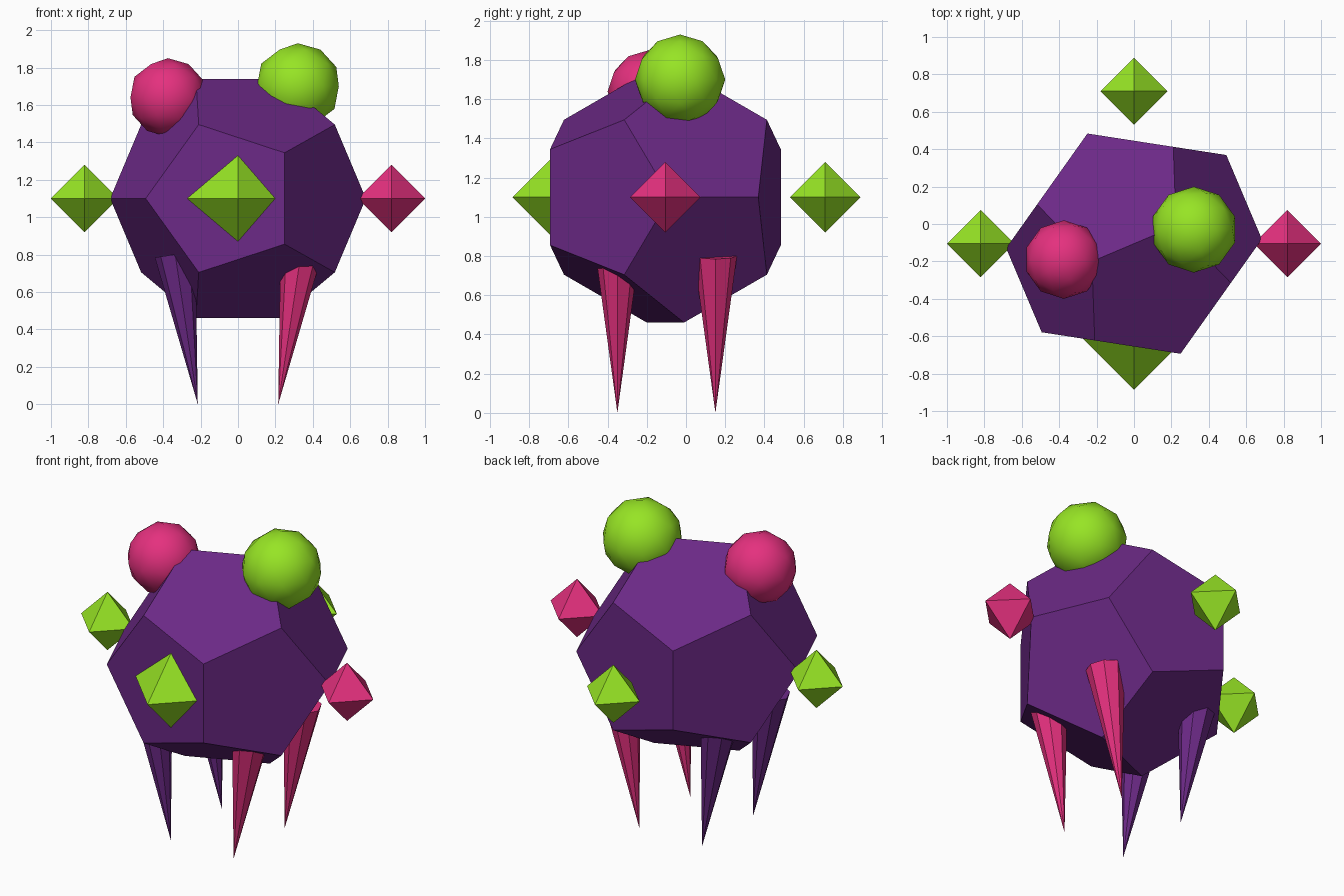
import bpy, bmesh, math
from mathutils import Matrix, Vector

cube = bpy.data.objects.get("Cube")
if cube:
    bpy.data.objects.remove(cube, do_unlink=True)


def material(name, color):
    mat = bpy.data.materials.new(name)
    mat.use_nodes = True
    mat.diffuse_color = color
    mat.node_tree.nodes["Principled BSDF"].inputs["Base Color"].default_value = color
    return mat


purple = material("purple", (0.147, 0.022, 0.238, 1))
pink = material("pink", (0.78, 0.03, 0.21, 1))
green = material("lime green", (0.31, 0.78, 0.018, 1))


def finish(name, bm, mat, matrix, smooth=False):
    bmesh.ops.recalc_face_normals(bm, faces=bm.faces)
    for face in bm.faces:
        face.smooth = smooth
    mesh = bpy.data.meshes.new(name)
    bm.to_mesh(mesh)
    bm.free()
    mesh.materials.append(mat)
    obj = bpy.data.objects.new(name, mesh)
    obj.matrix_world = matrix
    bpy.context.collection.objects.link(obj)
    return obj


def hull(points):
    bm = bmesh.new()
    for p in points:
        bm.verts.new(p)
    bmesh.ops.convex_hull(bm, input=bm.verts)
    bmesh.ops.dissolve_limit(bm, angle_limit=0.02, verts=bm.verts, edges=bm.edges)
    return bm


CENTRE = Vector((0, -0.105, 1.10))

# Body: regular dodecahedron turned about the vertical axis
phi = (1 + math.sqrt(5)) / 2
signs = (-1, 1)
points = [Vector((a, b, c)) for a in signs for b in signs for c in signs]
for a in signs:
    for b in signs:
        points += [Vector((a / phi, 0, b * phi)), Vector((0, a * phi, b / phi)),
                   Vector((a * phi, b / phi, 0))]
finish("body", hull([p * 0.395 for p in points]), purple,
       Matrix.Translation(CENTRE) @ Matrix.Rotation(0.4, 4, 'Z'))


# Octahedra: nose, ears and tail
def octahedron(name, x, y, r, mat):
    tips = [Vector(axis) * s * r for axis in Matrix.Identity(3) for s in signs]
    finish(name, hull(tips), mat, Matrix.Translation((x, y, CENTRE.z)))


octahedron("nose", 0, -0.605, 0.28, green)
octahedron("tail", 0, 0.71, 0.18, green)
octahedron("right_ear", -0.82, CENTRE.y, 0.18, green)
octahedron("left_ear", 0.82, CENTRE.y, 0.18, pink)


# Eyes: low-poly balls
def eye(name, location, r, mat):
    bm = bmesh.new()
    bmesh.ops.create_icosphere(bm, subdivisions=2, radius=r)
    finish(name, bm, mat, Matrix.Translation(location), smooth=True)


eye("left_eye", (0.32, -0.03, 1.70), 0.23, green)
eye("right_eye", (-0.375, -0.19, 1.64), 0.21, pink)

# Legs: slim cones leaning outward, points down
for side, s, mat in (("left", 1, pink), ("right", -1, purple)):
    for end, y in (("front", -0.35), ("back", 0.15)):
        bm = bmesh.new()
        bmesh.ops.create_cone(bm, cap_ends=True, segments=8, radius1=0, radius2=0.11,
                              depth=0.81, matrix=Matrix.Translation((0, 0, 0.405)))
        bmesh.ops.remove_doubles(bm, verts=bm.verts, dist=0.0001)
        finish(f"{end}_{side}_leg", bm, mat,
               Matrix.Translation((s * 0.215, y, 0)) @ Matrix.Rotation(s * 0.15, 4, 'Y'))
